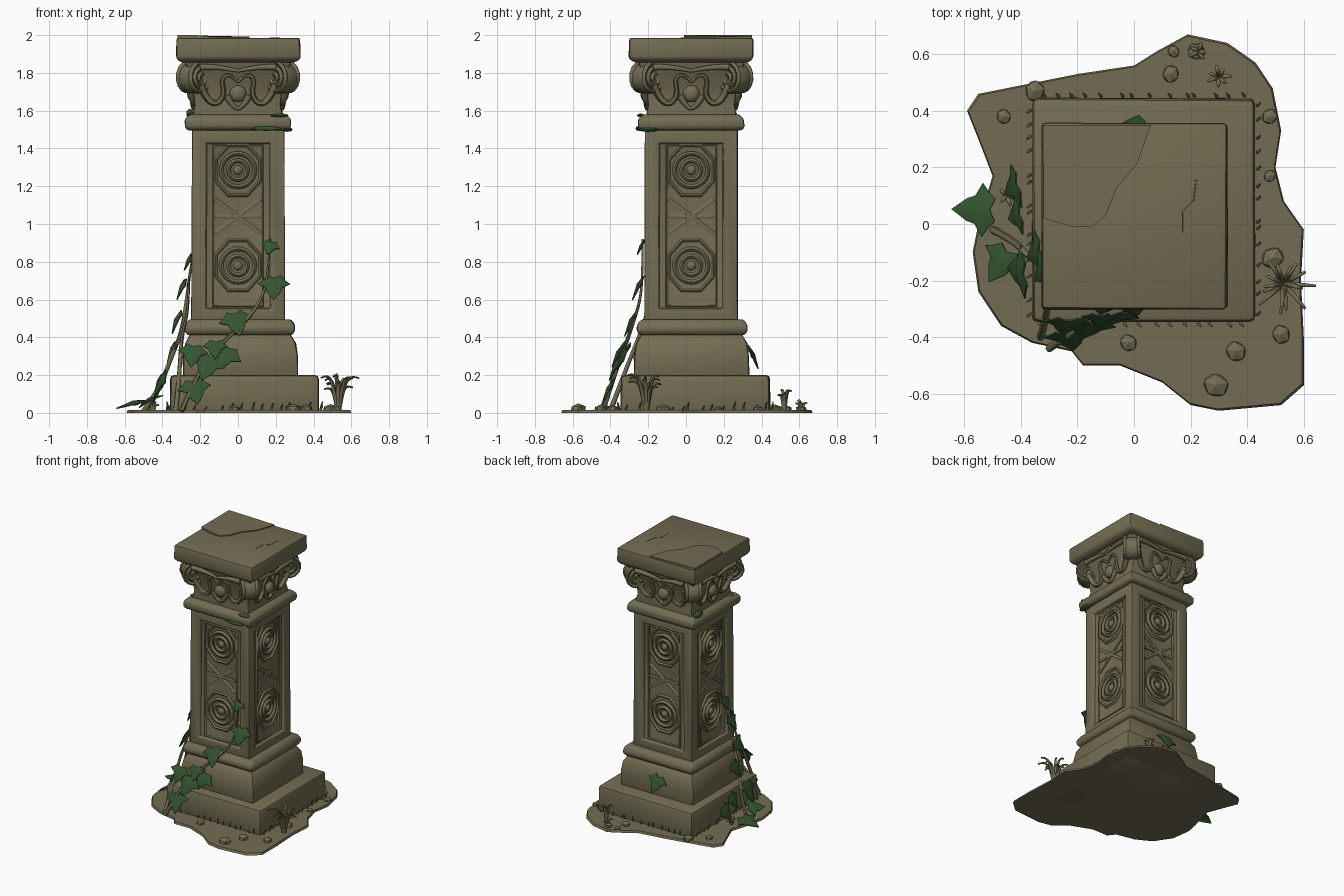
import bpy, bmesh, math, random
from mathutils import Vector, Matrix

if "Cube" in bpy.data.objects:
    bpy.data.objects.remove(bpy.data.objects["Cube"])

random.seed(4)


def material(name, col):
    m = bpy.data.materials.new(name)
    m.diffuse_color = (*col, 1)
    m.use_nodes = True
    m.node_tree.nodes["Principled BSDF"].inputs["Base Color"].default_value = m.diffuse_color
    return m


STONE = material("olive_stone", (0.17, 0.152, 0.085))
LEAF = material("ivy_green", (0.035, 0.09, 0.03))
C = (0.0, 0.028)                                   # column axis


def finish(name, data, mat, angle=35):
    """Link as object, turn curves into meshes, smooth by angle."""
    ob = bpy.data.objects.new(name, data)
    bpy.context.collection.objects.link(ob)
    data.materials.append(mat)
    bpy.ops.object.select_all(action='DESELECT')
    ob.select_set(True)
    bpy.context.view_layer.objects.active = ob
    if ob.type == 'CURVE':
        bpy.ops.object.convert(target='MESH')
        ob = bpy.context.object
    bpy.ops.object.shade_smooth_by_angle(angle=math.radians(angle))
    return ob


def from_bm(name, bm, mat, angle=35):
    bmesh.ops.recalc_face_normals(bm, faces=bm.faces)
    me = bpy.data.meshes.new(name)
    bm.to_mesh(me)
    bm.free()
    return finish(name, me, mat, angle)


def tube(name, paths, r, mat=STONE, closed=False, smooth=False):
    """Round tubes along one or several paths, thin at the end if smooth."""
    cu = bpy.data.curves.new(name, 'CURVE')
    cu.dimensions = '3D'
    cu.bevel_depth, cu.bevel_resolution, cu.resolution_u = r, 1, 4
    cu.use_fill_caps = True
    for p in paths:
        sp = cu.splines.new('NURBS' if smooth else 'POLY')
        sp.points.add(len(p) - 1)
        for i, (pt, co) in enumerate(zip(sp.points, p)):
            pt.co = (*co, 1)
            pt.radius = 1 - 0.75 * i / len(p) if smooth else 1
        sp.use_cyclic_u = closed
        if smooth:
            sp.order_u, sp.use_endpoint_u = 3, True
    return finish(name, cu, mat, 60)


def loft(levels, c, jitter=0.003):
    """Square rings (half width, height) joined into a solid block."""
    bm, prev, sides = bmesh.new(), None, []
    for h, z in levels:
        ring = [bm.verts.new((c[0] + sx * h + random.uniform(-jitter, jitter),
                              c[1] + sy * h + random.uniform(-jitter, jitter), z))
                for sx, sy in ((-1, -1), (1, -1), (1, 1), (-1, 1))]
        if prev:
            sides += [bm.faces.new((prev[i], prev[(i + 1) % 4], ring[(i + 1) % 4], ring[i])) for i in range(4)]
        else:
            bm.faces.new(ring[::-1])
        prev = ring
    bm.faces.new(prev)
    return bm, sides


def soften(bm, w, seg=2):
    bmesh.ops.recalc_face_normals(bm, faces=bm.faces)
    edges = [e for e in bm.edges if len(e.link_faces) == 2 and e.calc_face_angle() > 0.45]
    bmesh.ops.bevel(bm, geom=edges, offset=w, segments=seg, affect='EDGES', profile=0.5, clamp_overlap=True)


def block(name, levels, bevel, c=C):
    bm, _ = loft(levels, c)
    soften(bm, bevel)
    return from_bm(name, bm, STONE)


# irregular ground patch
outline = [(-.59, .40), (-.55, .46), (-.40, .49), (-.2, .53), (0, .56), (.08, .61), (.19, .67), (.33, .64),
           (.43, .57), (.49, .48), (.52, .33), (.50, .2), (.53, .08), (.60, -.02), (.59, -.2), (.60, -.4),
           (.60, -.57), (.52, -.64), (.30, -.66), (.2, -.64), (.1, -.56), (-.05, -.5), (-.18, -.50),
           (-.22, -.45), (-.36, -.42), (-.47, -.36), (-.55, -.24), (-.57, -.1), (-.55, 0), (-.50, .17), (-.55, .3)]
bm = bmesh.new()
f = bm.faces.new([bm.verts.new((x, y, 0)) for x, y in outline])
top = bmesh.ops.extrude_face_region(bm, geom=[f])
for v in top['geom']:
    if isinstance(v, bmesh.types.BMVert):
        v.co = (v.co.x * 0.99, v.co.y * 0.99, 0.016)
from_bm("ground_patch", bm, STONE)

# stacked masonry
block("plinth", [(.395, 0), (.393, .2)], .02, (.035, .05))
block("base_block", [(.305, .19), (.305, .3), (.293, .37), (.265, .42)], .015, (.012, .03))
block("lower_moulding", [(.275, .41), (.292, .43), (.292, .465), (.27, .495)], .012, (.01, .033))
block("upper_moulding", [(.262, 1.495), (.28, 1.51), (.28, 1.555), (.255, 1.58)], .012)
block("capital_bell", [(.24, 1.57), (.228, 1.63), (.238, 1.72), (.262, 1.8), (.285, 1.87)], .012)
block("cap_slab", [(.30, 1.855), (.33, 1.875), (.328, 1.985)], .013)

# broken raised corner on the cap
bm = bmesh.new()
f = bm.faces.new([bm.verts.new((x, y, 1.975)) for x, y in
                  ((-.32, .35), (-.32, .02), (-.22, -.01), (-.15, -.01), (-.1, .03), (-.06, .13), (.01, .21), (.06, .35))])
for v in bmesh.ops.extrude_face_region(bm, geom=[f])['geom']:
    if isinstance(v, bmesh.types.BMVert):
        v.co.z = 2.0 if v.co.x < -.2 else 1.992
from_bm("cap_broken_piece", bm, STONE)
tube("cap_crack", [[(.17, -.03, 1.983), (.17, .04, 1.983), (.21, .08, 1.983), (.22, .16, 1.983)]], .004)

# shaft with a recessed panel on each side
bm, sides = loft([(.247, .48), (.245, 1.51)], C, .002)
bmesh.ops.recalc_face_normals(bm, faces=bm.faces)
bmesh.ops.inset_individual(bm, faces=sides, thickness=.105)
for v in {v for f in sides for v in f.verts}:
    v.co.z = .55 if v.co.z < 1 else 1.43
bmesh.ops.inset_individual(bm, faces=sides, thickness=.006, depth=-.022)
soften(bm, .007)
from_bm("shaft", bm, STONE)


def ring(r, zc, y, n=24, sz=1.0, off=0.0):
    return [(r * math.cos(2 * math.pi * i / n + off), y, zc + sz * r * math.sin(2 * math.pi * i / n + off))
            for i in range(n)]


# carvings, made for the front and turned onto all four sides
for k in range(4):
    M = Matrix.Translation((*C, 0)) @ Matrix.Rotation(k * math.pi / 2, 4, 'Z')
    parts = []
    y = -.226
    rosettes = (1.285, .78)
    parts.append(tube(f"rosette_rings_{k}", [ring(r, z, y) for z in rosettes for r in (.088, .05)], .014, closed=True))
    parts.append(tube(f"rosette_frame_{k}", [ring(.128, z, y, 8, 1.12, math.pi / 8) for z in rosettes], .011, closed=True))
    parts.append(tube(f"panel_cross_{k}", [[(-.12, y, .95), (.12, y, 1.13)], [(.12, y, .95), (-.12, y, 1.13)],
                                          [(-.12, y, 1.04), (.12, y, 1.04)]], .012))
    parts.append(tube(f"panel_border_{k}", [[(-.13, y, .565), (.13, y, .565), (.13, y, 1.415), (-.13, y, 1.415)]],
                      .009, closed=True))
    # leafy scrollwork on the capital
    sc = [[(s * .2, -.262, 1.74), (s * .17, -.24, 1.66), (s * .11, -.236, 1.63), (s * .07, -.245, 1.69),
           (s * .09, -.26, 1.77), (s * .04, -.265, 1.8), (0, -.255, 1.75)] for s in (-1, 1)]
    sc += [[(s * .2, -.285, 1.83), (s * .1, -.285, 1.835), (0, -.285, 1.81)] for s in (-1, 1)]
    sc += [[(s * .06, -.24, 1.68), (s * .03, -.236, 1.62), (0, -.236, 1.61)] for s in (-1, 1)]
    parts.append(tube(f"capital_scrollwork_{k}", sc, .02, smooth=True))
    # central bosses
    bm = bmesh.new()
    for z, yy, r in ((1.285, y, .026), (.78, y, .026), (1.69, -.238, .045)):
        bmesh.ops.create_uvsphere(bm, u_segments=12, v_segments=8, radius=r,
                                  matrix=Matrix.Translation((0, yy, z)) @ Matrix.Diagonal((1, .7, 1, 1)))
    parts.append(from_bm(f"bosses_{k}", bm, STONE))
    for p in parts:
        p.data.transform(M)

    # diagonal corner volute: local x outward, y along the drum axis
    V = M @ Matrix.Rotation(math.pi / 4, 4, 'Z') @ Matrix.Translation((.325, 0, 1.772))
    bm = bmesh.new()
    bmesh.ops.create_cone(bm, cap_ends=True, segments=24, radius1=.08, radius2=.08, depth=.09,
                          matrix=Matrix.Rotation(math.pi / 2, 4, 'X'))
    bmesh.ops.create_cube(bm, size=1, matrix=Matrix.Translation((-.07, 0, .035)) @ Matrix.Diagonal((.16, .08, .1, 1)))
    soften(bm, .008)
    drum = from_bm(f"volute_drum_{k}", bm, STONE)
    spiral = [[((.085 - .0021 * i) * math.cos(1.57 - i * .42), s * .047, (.085 - .0021 * i) * math.sin(1.57 - i * .42))
               for i in range(36)] for s in (-1, 1)]
    coil = tube(f"volute_spiral_{k}", spiral, .012)
    drum.data.transform(V)
    coil.data.transform(V)


# ivy leaves: position, outward normal, size, tip direction
half = [(.4, -.6), (.62, -.35), (.95, -.1), (.5, .15), (.4, .45)]
shape = [(0, -.42)] + half + [(0, 1)] + [(-u, v) for u, v in reversed(half)]


def leaf(i, p, n, s, tip=(0, 0, -1)):
    n = Vector(n).normalized()
    t = Vector(tip) + Vector([random.uniform(-.35, .35) for _ in range(3)])
    t = (t - n * t.dot(n)).normalized()
    w = t.cross(n)
    bm = bmesh.new()
    layers = []
    for d in (0, -.006):
        mid = bm.verts.new(Vector(p) + n * (.12 * s + d))
        rim = [bm.verts.new(Vector(p) + (w * u + t * v) * s + n * (d - abs(u) * .12 * s)) for u, v in shape]
        for a, b in zip(rim, rim[1:] + rim[:1]):
            bm.faces.new((mid, a, b))
        layers.append(rim)
    a, b = layers
    for j in range(len(a)):
        q = (j + 1) % len(a)
        bm.faces.new((a[j], a[q], b[q], b[j]))
    from_bm(f"ivy_leaf_{i}", bm, LEAF)


F, L, B = (0, -1, .45), (-1, -.15, .4), (0, 1, .4)
leaves = [((.19, -.25, .68), F, .09), ((.17, -.24, .885), F, .055), ((-.01, -.29, .49), F, .095),
          ((-.24, -.36, .32), F, .085), ((-.07, -.33, .31), F, .1), ((-.16, -.37, .26), F, .1),
          ((-.23, -.41, .13), F, .095), ((-.12, -.34, .35), F, .07),
          ((-.265, -.1, .81), L, .06), ((-.3, -.13, .67), L, .075), ((-.33, -.16, .49), L, .085),
          ((-.35, -.1, .34), L, .08), ((-.41, -.17, .17), L, .1), ((-.43, .13, .12), L, .085),
          ((-.42, .03, .17), L, .075), ((.0, .355, .31), B, .085)]
for i, a in enumerate(leaves):
    leaf(i, *a)
leaf(20, (-.55, .05, .055), (-.3, 0, 1), .1, (-1, 0, 0))
leaf(21, (-.47, -.13, .07), (-.5, 0, 1), .09, (-.6, -.8, 0))

# ivy stems
tube("ivy_stems", [
    [(-.3, -.44, .01), (-.22, -.38, .2), (-.1, -.32, .36), (.02, -.285, .46), (.13, -.24, .6), (.16, -.23, .75), (.17, -.23, .92)],
    [(-.5, -.02, .01), (-.42, -.06, .12), (-.37, -.12, .25), (-.3, -.16, .42), (-.27, -.13, .62), (-.25, -.1, .78), (-.22, -.09, .92)],
    [(-.33, -.4, .01), (-.31, -.33, .2), (-.3, -.25, .4), (-.26, -.2, .55), (-.26, -.16, .72)]],
    .014, smooth=True)

# moss patches
bm = bmesh.new()
for x, y, z, a, b, c in ((.15, -.255, 1.505, .08, .012, .012), (.26, -.2, 1.5, .03, .06, .012), (.22, -.24, 1.575, .05, .02, .01),
                         (-.255, .22, 1.585, .02, .05, .025), (-.22, -.18, 1.58, .05, .03, .01)):
    bmesh.ops.create_icosphere(bm, subdivisions=2, radius=1,
                               matrix=Matrix.Translation((x, y, z)) @ Matrix.Diagonal((a, b, c, 1)))
from_bm("moss", bm, LEAF)

# pebbles
bm = bmesh.new()
for x, y, r in ((-.35, .47, .042), (-.46, .38, .03), (.14, .61, .025), (.13, .53, .035), (.22, .61, .035), (.48, .38, .032),
                (.48, .17, .025), (.49, -.12, .045), (.52, -.39, .038), (.36, -.45, .042), (.29, -.57, .05), (-.02, -.42, .035)):
    vs = bmesh.ops.create_icosphere(bm, subdivisions=1, radius=r, matrix=Matrix.Translation((x, y, .02))
                                    @ Matrix.Rotation(random.random() * 6, 4, 'Z') @ Matrix.Diagonal((1, .9, .6, 1)))['verts']
    for v in vs:
        v.co.z = max(v.co.z, .004)
from_bm("pebbles", bm, STONE, 20)


# grass tufts: x, y, blades, reach, height
blades = []
for x, y, n, reach, h in ((.53, -.21, 14, .12, .21), (.3, .52, 7, .05, .12), (.23, .61, 5, .04, .06), (-.45, .1, 5, .05, .05)):
    for i in range(n):
        a = 2 * math.pi * i / n + random.uniform(-.2, .2)
        r, z = reach * random.uniform(.5, 1), h * random.uniform(.6, 1)
        blades.append([(x + r * t * math.cos(a), y + r * t * math.sin(a), z * u + .01)
                       for t, u in ((.05, 0), (.25, .65), (.6, 1), (1, .9))])
tube("grass_tufts", blades, .011, smooth=True)

# short grass stubs along the plinth
stubs = []
for k in range(4):
    R = Matrix.Translation((.035, .05, 0)) @ Matrix.Rotation(k * math.pi / 2, 4, 'Z')
    for i in range(14):
        x, h = -.36 + .055 * i + random.uniform(-.02, .02), random.uniform(.03, .06)
        stubs.append([tuple(R @ Vector(q)) for q in ((x, -.4, .01), (x, -.403, h * .6), (x + .01, -.412, h))])
tube("grass_stubs", stubs, .006, smooth=True)
